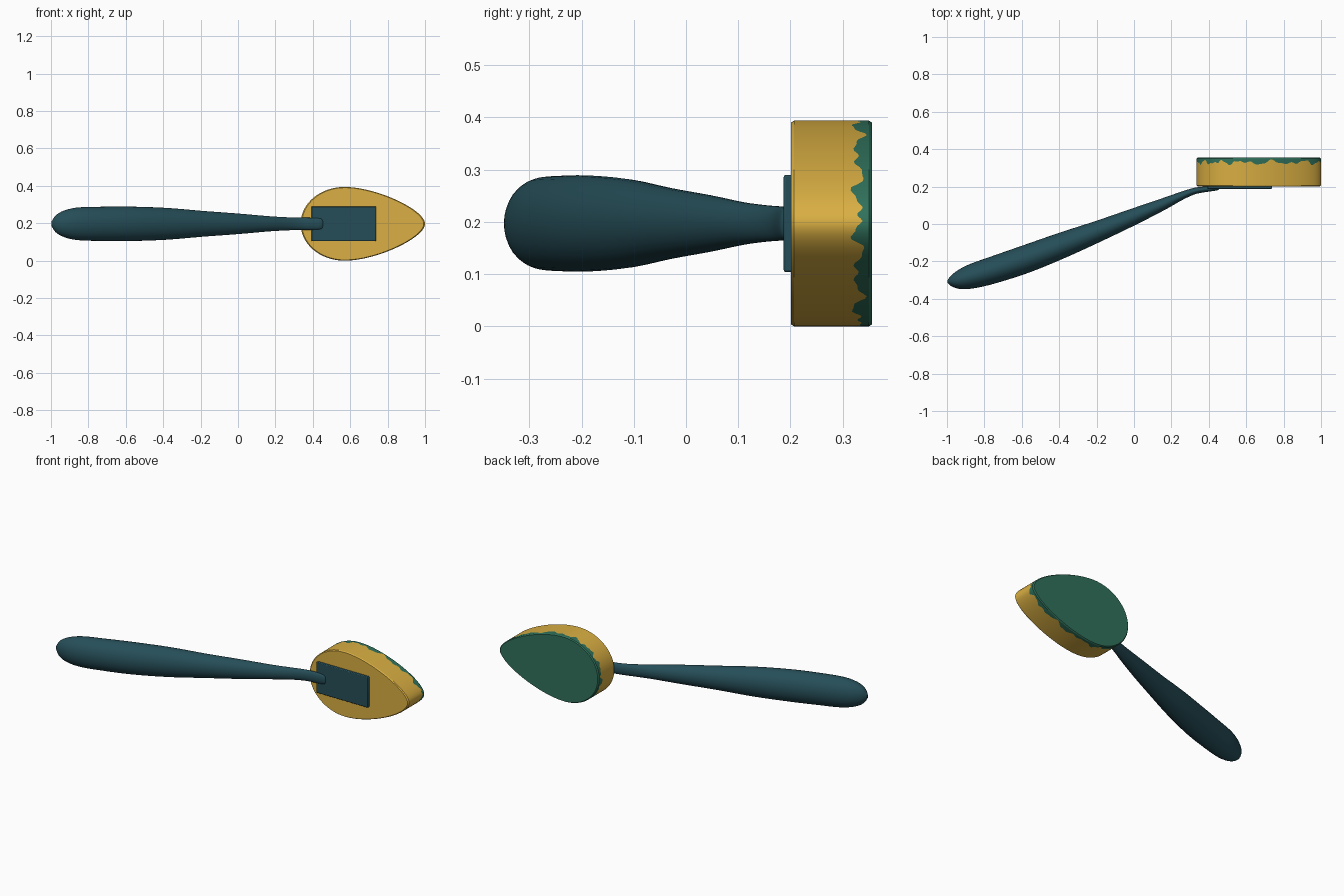
import bpy, bmesh, math
from mathutils import Vector
from mathutils.geometry import interpolate_bezier

cube = bpy.data.objects.get("Cube")
if cube:
    bpy.data.objects.remove(cube, do_unlink=True)

MID_Z = 0.197


def material(name, rgb):
    m = bpy.data.materials.new(name)
    m.use_nodes = True
    m.diffuse_color = (*rgb, 1)
    m.node_tree.nodes["Principled BSDF"].inputs["Base Color"].default_value = (*rgb, 1)
    return m


yellow = material("sponge yellow", (0.70, 0.43, 0.056))
green = material("scrubber green", (0.03, 0.168, 0.107))
teal = material("handle teal", (0.019, 0.076, 0.098))


def loft(name, rings, mats, rule=None):
    """Skin closed rings of points, cap both ends, colour strips by rule."""
    bm = bmesh.new()
    loops = [[bm.verts.new(p) for p in ring] for ring in rings]
    n = len(loops[0])
    for k in range(len(loops) - 1):
        for i in range(n):
            j = (i + 1) % n
            f = bm.faces.new((loops[k][i], loops[k][j], loops[k + 1][j], loops[k + 1][i]))
            f.material_index = rule(k) if rule else 0
    bm.faces.new(loops[0][::-1])
    cap = bm.faces.new(loops[-1])
    cap.material_index = rule(len(loops)) if rule else 0
    bmesh.ops.recalc_face_normals(bm, faces=bm.faces)
    mesh = bpy.data.meshes.new(name)
    bm.to_mesh(mesh)
    bm.free()
    for m in mats:
        mesh.materials.append(m)
    ob = bpy.data.objects.new(name, mesh)
    bpy.context.collection.objects.link(ob)
    smooth(ob)
    return ob


def smooth(ob):
    bpy.ops.object.select_all(action='DESELECT')
    ob.select_set(True)
    bpy.context.view_layer.objects.active = ob
    bpy.ops.object.shade_smooth_by_angle(angle=math.radians(30))


# Sponge head: teardrop outline, mirrored top to bottom
def bez(*pts):
    return interpolate_bezier(*[Vector(p) for p in pts], 48)


half = bez((0.335, 0), (0.335, 0.11), (0.44, MID_Z), (0.57, MID_Z))
half += bez((0.57, MID_Z), (0.74, MID_Z), (1, 0.075), (1, 0))[1:]
outline = [(p.x, p.y) for p in half] + [(p.x, -p.y) for p in half[-2:0:-1]]


def head_ring(depth, scale=1.0):
    ring = []
    for i, (x, z) in enumerate(outline):
        y = depth(i) if callable(depth) else depth
        ring.append((0.65 + (x - 0.65) * scale, y, MID_Z + z * scale))
    return ring


# Ragged border between sponge and scouring layer
def ragged(i):
    a = 2 * math.pi * i / len(outline)
    wave = 0.008 * math.sin(13 * a) + 0.006 * math.sin(22 * a + 1) + 0.004 * math.sin(41 * a)
    return min(0.346, max(0.315, 0.329 + wave))


loft("sponge_head",
     [head_ring(0.201, 0.98), head_ring(0.207), head_ring(ragged),
      head_ring(0.350), head_ring(0.356, 0.98)],
     [yellow, green], lambda k: 1 if k >= 2 else 0)

# Mounting plate on the front of the sponge
bpy.ops.mesh.primitive_cube_add(size=1, location=(0.565, 0.196, MID_Z))
plate = bpy.context.object
plate.name = "mounting_plate"
plate.scale = (0.345, 0.018, 0.186)
bpy.ops.object.transform_apply(location=False, rotation=False, scale=True)
plate.data.materials.append(teal)
bevel = plate.modifiers.new("Soft edges", 'BEVEL')
bevel.width = 0.004
bevel.segments = 2
smooth(plate)

# Handle: stations of x, y, half thickness, half height
stations = [
    (-0.998, -0.308, 0.006, 0.010), (-0.975, -0.306, 0.030, 0.045),
    (-0.93, -0.298, 0.052, 0.071), (-0.86, -0.278, 0.066, 0.087),
    (-0.75, -0.245, 0.072, 0.091), (-0.58, -0.188, 0.074, 0.092),
    (-0.38, -0.112, 0.068, 0.085), (-0.19, -0.038, 0.056, 0.069),
    (0.0, 0.04, 0.044, 0.055), (0.16, 0.108, 0.031, 0.041),
    (0.26, 0.153, 0.021, 0.035), (0.33, 0.178, 0.017, 0.033),
    (0.40, 0.187, 0.014, 0.032), (0.445, 0.190, 0.010, 0.028),
    (0.455, 0.191, 0.004, 0.018)]


def spline(pts, steps):
    """Smooth curve through all stations."""
    P = [Vector(p) for p in pts]
    out = []
    for i in range(len(P) - 1):
        a, b, c, d = P[max(i - 1, 0)], P[i], P[i + 1], P[min(i + 2, len(P) - 1)]
        h = (c - b).length
        m0 = (c - a) * (h / max((c - b).length + (b - a).length, h))
        m1 = (d - b) * (h / max((d - c).length + h, h))
        for s in range(steps):
            t = s / steps
            out.append(b * (1 + 2 * t) * (1 - t) ** 2 + m0 * t * (1 - t) ** 2
                       + c * t * t * (3 - 2 * t) + m1 * t * t * (t - 1))
    return out + [P[-1]]


path = spline(stations, 3)
rings = []
for i, s in enumerate(path):
    a, b = path[max(i - 1, 0)], path[min(i + 1, len(path) - 1)]
    tangent = Vector((b[0] - a[0], b[1] - a[1])).normalized()
    ring = []
    for j in range(32):
        ang = 2 * math.pi * j / 32
        off = math.cos(ang) * s[2]
        ring.append((s[0] - tangent.y * off, s[1] + tangent.x * off,
                     MID_Z + math.sin(ang) * s[3]))
    rings.append(ring)
loft("handle", rings, [teal])
